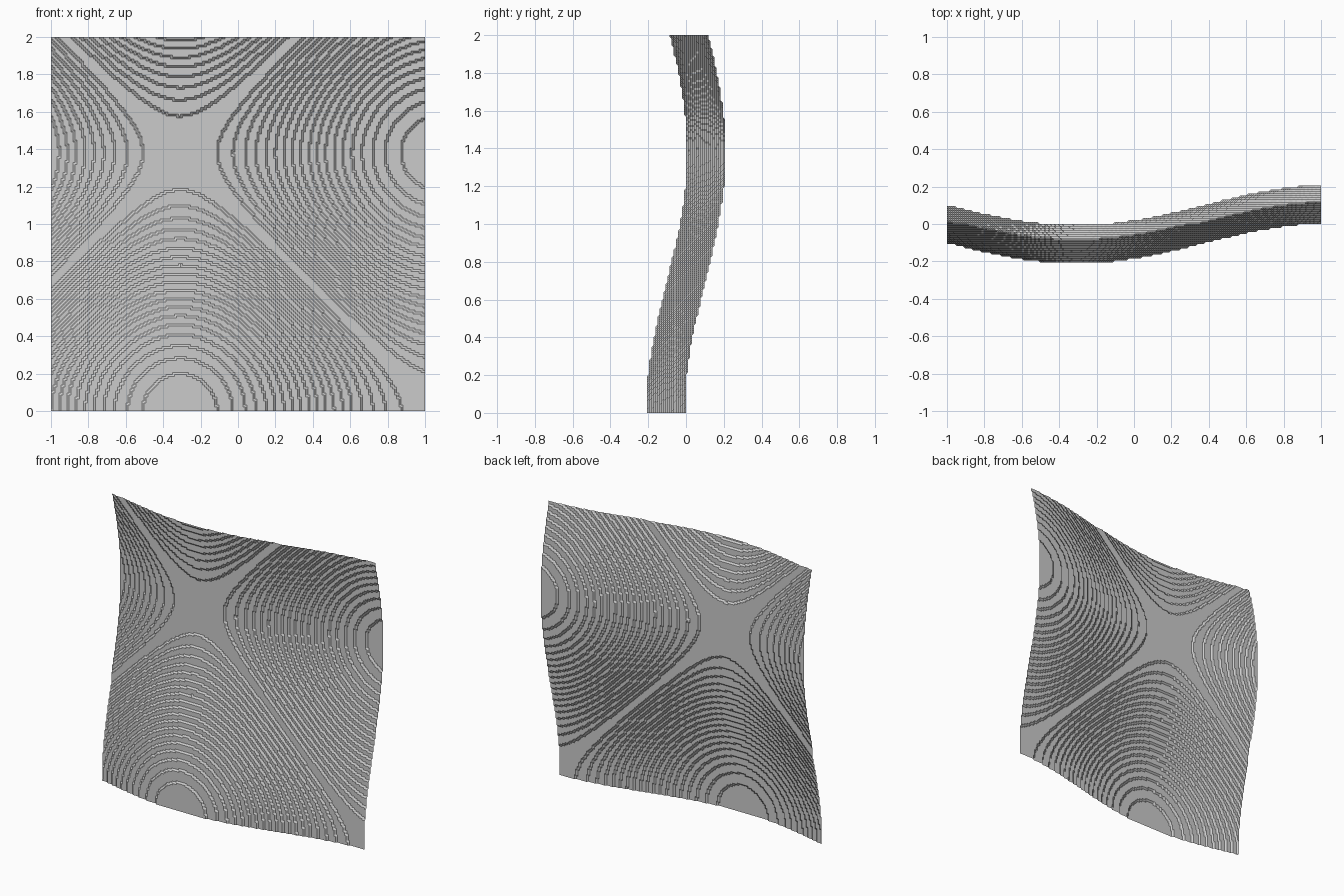
import bpy, bmesh, math
from mathutils import Matrix

if "Cube" in bpy.data.objects:
    bpy.data.objects.remove(bpy.data.objects["Cube"])

CELLS = 185              # grid cells per side
STEP = 2 / CELLS         # height of one terrace
WAVE = math.pi / 1.38    # half a wave spans 1.38 units


def terrace(x, z):
    # sum of two waves, cut down to whole steps towards zero
    wave = -math.sin((x + 1) * WAVE) - math.cos(z * WAVE)
    return int(10 * wave) * STEP


# upright flat grid, facing the front
bm = bmesh.new()
bmesh.ops.create_grid(bm, x_segments=CELLS, y_segments=CELLS, size=1)
bm.transform(Matrix.Translation((0, 0, 1)) @ Matrix.Rotation(math.pi / 2, 4, 'X'))

# push every point to its terrace level
for v in bm.verts:
    v.co.y = terrace(v.co.x, v.co.z)

mesh = bpy.data.meshes.new("terraced_wave_sheet")
bm.to_mesh(mesh)
bm.free()
sheet = bpy.data.objects.new("terraced_wave_sheet", mesh)
bpy.context.collection.objects.link(sheet)
